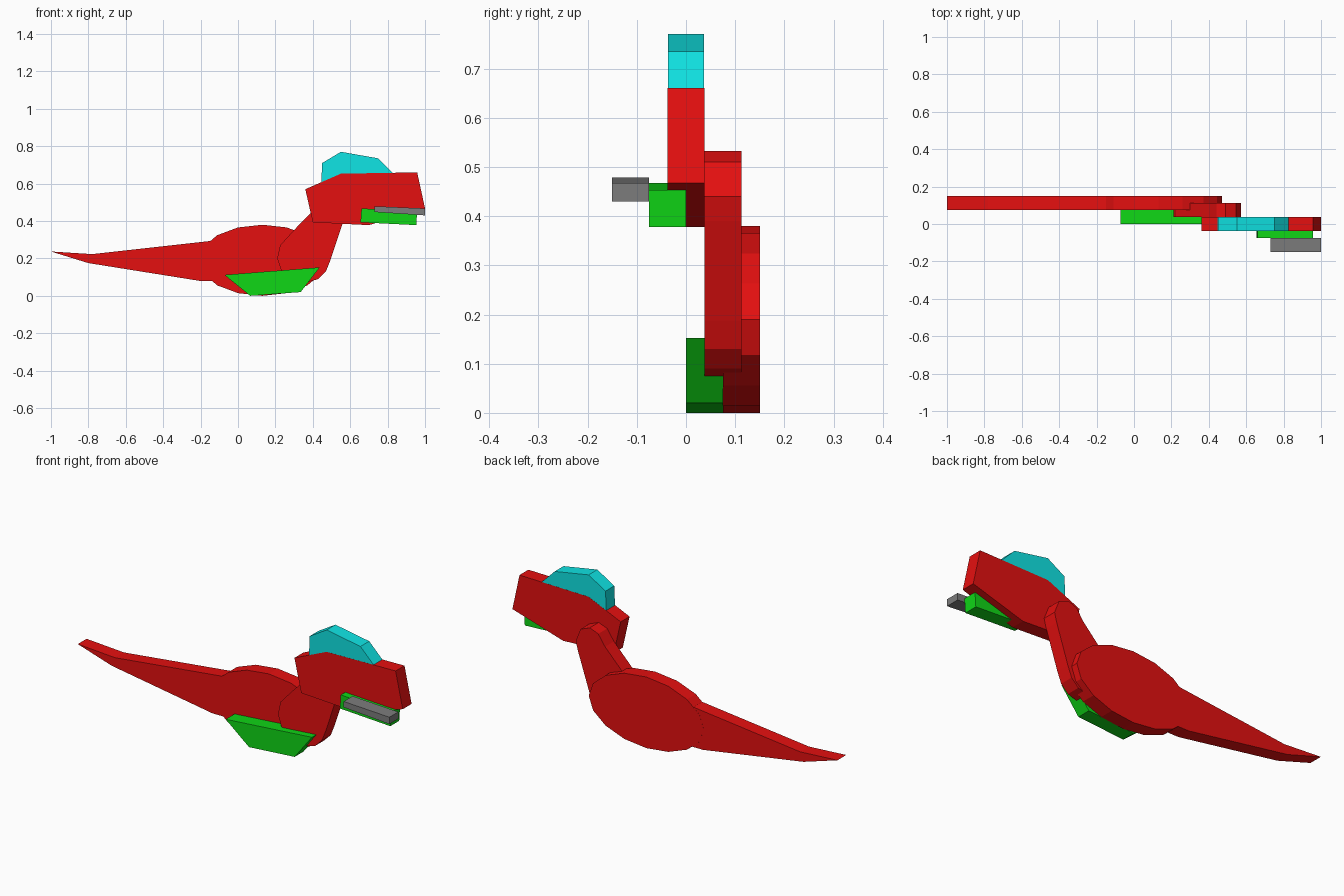
import bpy, bmesh, math


def material(name, rgb):
    m = bpy.data.materials.new(name)
    m.diffuse_color = (*rgb, 1)
    return m


RED = material("red", (0.78, 0.005, 0.005))
GREEN = material("green", (0.005, 0.68, 0.008))
CYAN = material("cyan", (0.005, 0.78, 0.78))
GREY = material("grey", (0.2, 0.2, 0.2))


def slab(name, profile, y0, y1, mat):
    """Extrude an (x, z) outline from y0 to y1."""
    bm = bmesh.new()
    face = bm.faces.new([bm.verts.new((x, y0, z)) for x, z in profile])
    out = bmesh.ops.extrude_face_region(bm, geom=[face], use_keep_orig=True)
    for v in out["geom"]:
        if isinstance(v, bmesh.types.BMVert):
            v.co.y = y1
    bmesh.ops.recalc_face_normals(bm, faces=bm.faces)
    mesh = bpy.data.meshes.new(name)
    bm.to_mesh(mesh)
    bm.free()
    mesh.materials.append(mat)
    obj = bpy.data.objects.new(name, mesh)
    bpy.context.collection.objects.link(obj)
    return obj


# Oval body, sixteen sides
oval = [(0.13 + 0.34 * math.cos(i * math.tau / 16),
         0.19 + 0.19 * math.sin(i * math.tau / 16)) for i in range(16)]
slab("body", oval, 0.075, 0.15, RED)

# Tapered tail
slab("tail", [(-1, 0.237), (-0.80, 0.175), (-0.205, 0.08), (-0.13, 0.08),
              (-0.05, 0.15), (-0.08, 0.26), (-0.15, 0.293), (-0.78, 0.223)],
     0.0755, 0.1495, RED)

# Neck with rounded ends
slab("neck", [(0.21, 0.20), (0.225, 0.27), (0.295, 0.347), (0.40, 0.455),
              (0.44, 0.513), (0.49, 0.532), (0.545, 0.51), (0.573, 0.44),
              (0.56, 0.39), (0.493, 0.188), (0.47, 0.13), (0.43, 0.09),
              (0.36, 0.07), (0.28, 0.09), (0.23, 0.14)],
     0.0375, 0.1125, RED)

# Head and crest
slab("head", [(0.36, 0.57), (0.40, 0.393), (0.70, 0.378), (1.0, 0.467),
              (0.958, 0.66), (0.55, 0.653)], -0.0375, 0.0375, RED)
slab("crest", [(0.445, 0.595), (0.83, 0.655), (0.75, 0.735), (0.55, 0.77),
               (0.45, 0.71)], -0.037, 0.037, CYAN)

# Lower jaw, tooth bar and belly plate
slab("jaw", [(0.655, 0.393), (0.953, 0.378), (0.958, 0.453), (0.66, 0.467)],
     -0.075, 0.0, GREEN)
slab("tooth_bar", [(0.73, 0.448), (1.0, 0.43), (1.0, 0.467), (0.73, 0.479)],
     -0.15, -0.075, GREY)
slab("belly_plate", [(-0.073, 0.112), (0.065, 0.0), (0.335, 0.02),
                     (0.437, 0.152)], 0.0, 0.075, GREEN)
